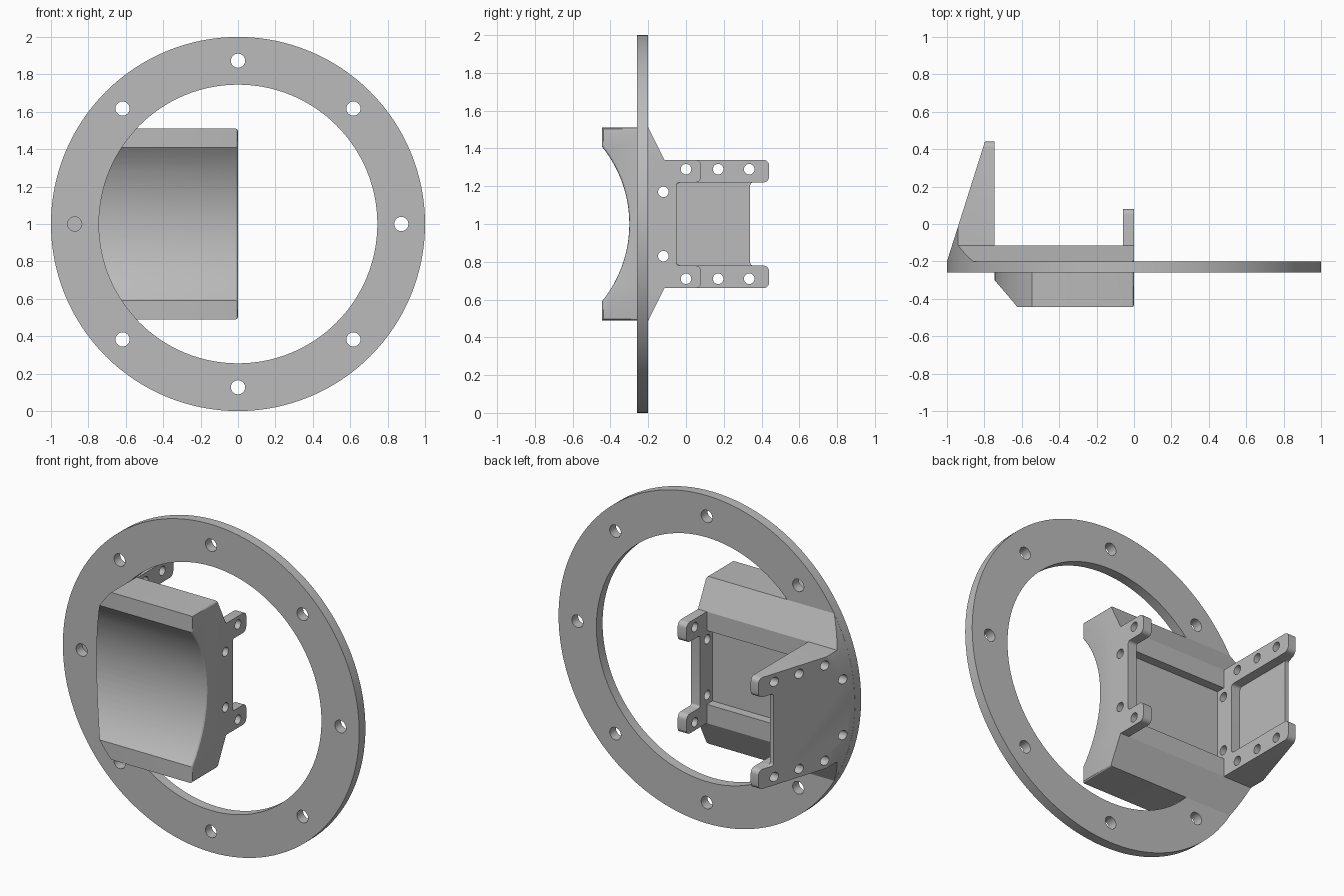
import bpy, bmesh
from math import sin, cos, pi, radians, asin
from mathutils import Vector

if "Cube" in bpy.data.objects:
    bpy.data.objects.remove(bpy.data.objects["Cube"])

grey = bpy.data.materials.new("plain_grey")
grey.use_nodes = True
grey.diffuse_color = (0.5, 0.5, 0.5, 1)
grey.node_tree.nodes["Principled BSDF"].inputs["Base Color"].default_value = grey.diffuse_color

MID = 1.0                                    # height of the ring centre
AXES = {"x": lambda a, b, t: (t, a, MID + b),
        "y": lambda a, b, t: (a, t, MID + b),
        "z": lambda a, b, t: (a, b, MID + t)}


def circle(r, n, a=0, b=0):
    return [(a + r * cos(2 * pi * i / n), b + r * sin(2 * pi * i / n)) for i in range(n)]


def rounded(points, steps=5):
    """Replace square corners given as (a, b, radius) by arcs."""
    out = []
    for i, p in enumerate(points):
        v = Vector(p[:2])
        if len(p) < 3:
            out.append(tuple(v))
            continue
        u = (Vector(points[i - 1][:2]) - v).normalized() * p[2]
        w = (Vector(points[(i + 1) % len(points)][:2]) - v).normalized() * p[2]
        for k in range(steps + 1):
            t = k / steps * pi / 2
            out.append(tuple(v + u * (1 - sin(t)) + w * (1 - cos(t))))
    return out


def prism(name, axis, points, lo, hi):
    """Extrude a 2D outline along an axis."""
    bm = bmesh.new()
    ends = [[bm.verts.new(AXES[axis](a, b, t)) for a, b in points] for t in (lo, hi)]
    bm.faces.new(ends[0])
    bm.faces.new(ends[1][::-1])
    for i in range(len(points)):
        bm.faces.new((ends[0][i - 1], ends[0][i], ends[1][i], ends[1][i - 1]))
    bmesh.ops.recalc_face_normals(bm, faces=bm.faces)
    mesh = bpy.data.meshes.new(name)
    bm.to_mesh(mesh)
    bm.free()
    mesh.materials.append(grey)
    ob = bpy.data.objects.new(name, mesh)
    bpy.context.collection.objects.link(ob)
    return ob


def combine(ob, other, operation):
    """Apply a boolean and remove the second object."""
    mod = ob.modifiers.new("boolean", "BOOLEAN")
    mod.operation, mod.solver, mod.object = operation, "EXACT", other
    bpy.context.view_layer.update()
    result = bpy.data.meshes.new_from_object(ob.evaluated_get(bpy.context.evaluated_depsgraph_get()))
    ob.modifiers.clear()
    ob.data = result
    bpy.data.objects.remove(other)


def rect(a0, a1, b):
    return [(a0, -b), (a1, -b), (a1, b), (a0, b)]


def smooth(ob):
    bpy.ops.object.select_all(action="DESELECT")
    ob.select_set(True)
    bpy.context.view_layer.objects.active = ob
    bpy.ops.object.shade_smooth_by_angle(angle=radians(25))


# Flat mounting ring with eight holes
FRONT, BACK, INNER = -0.26, -0.2, 0.745
ring = prism("mounting_ring", "y", circle(1, 128), FRONT, BACK)
combine(ring, prism("cutter", "y", circle(INNER, 128), -0.5, 0.5), "DIFFERENCE")
for a, b in circle(0.873, 8):
    combine(ring, prism("cutter", "y", circle(0.038, 24, a, b), -0.5, 0.5), "DIFFERENCE")

# Saddle block: concave front, chamfered back
half, tip, depth = 0.41, -0.445, 0.145
R = (half ** 2 + depth ** 2) / (2 * depth)
span = asin(half / R)
arc = [(tip + depth - R + R * cos(t), R * sin(t))
       for t in (span * (k / 12 - 1) for k in range(25))]
saddle_outline = [(tip, 0.51), (BACK, 0.51), (-0.115, 0.34),
                  (-0.115, -0.34), (BACK, -0.51), (tip, -0.51)] + arc
bracket = prism("saddle_bracket", "x", saddle_outline, -1.1, 0)

# Soften the free front rim of the saddle
bm = bmesh.new()
bm.from_mesh(bracket.data)
rim = [e for e in bm.edges if all(v.co.x > -0.01 and v.co.y < BACK + 0.01 for v in e.verts)]
bmesh.ops.bevel(bm, geom=rim, offset=0.014, segments=3, profile=0.5, affect="EDGES")
bm.to_mesh(bracket.data)
bm.free()

# Saddle fits inside the ring in front and inside its outer edge behind
envelope = prism("envelope", "y", circle(INNER + 0.001, 128), -0.6, -0.15)
combine(envelope, prism("outer", "y", circle(0.9995, 128), BACK - 0.001, 0.7), "UNION")


def side_wall(x0, x1, end, notch):
    """Upright wall ending in two rounded tabs."""
    outline = [(-0.18, -0.34), (end, -0.34, 0.03), (end, -0.22, 0.03), (notch, -0.22, 0.015),
               (notch, 0.22, 0.015), (end, 0.22, 0.03), (end, 0.34, 0.03), (-0.18, 0.34)]
    return prism("side_wall", "x", rounded(outline), x0, x1)


# Tall outer wall and short inner wall
combine(bracket, side_wall(-1.1, -0.745, 0.44, 0.34), "UNION")
combine(bracket, side_wall(-0.06, 0, 0.08, -0.05), "UNION")
combine(bracket, envelope, "INTERSECT")

# Sloping outside, pocket between the walls, recess in the tall wall
slope = [(-1, -0.2), (-0.718, 0.69), (-1.4, 0.69), (-1.4, -0.2)]
combine(bracket, prism("cutter", "z", slope, -0.9, 0.9), "DIFFERENCE")
combine(bracket, prism("cutter", "x", rect(-0.17, 0.6, 0.225), -0.745, -0.06), "DIFFERENCE")
recess = rounded([(-0.05, -0.219, 0.02), (0.6, -0.219), (0.6, 0.219), (-0.05, 0.219, 0.02)])
combine(bracket, prism("cutter", "x", recess, -0.805, -0.7), "DIFFERENCE")

# Screw holes through both walls
for y, z in ((-0.12, 0.17), (0, 0.29), (0.17, 0.29), (0.335, 0.29)):
    for side in (-1, 1):
        combine(bracket, prism("cutter", "x", circle(0.028, 24, y, z * side), -1.2, 0.2), "DIFFERENCE")

smooth(ring)
smooth(bracket)
